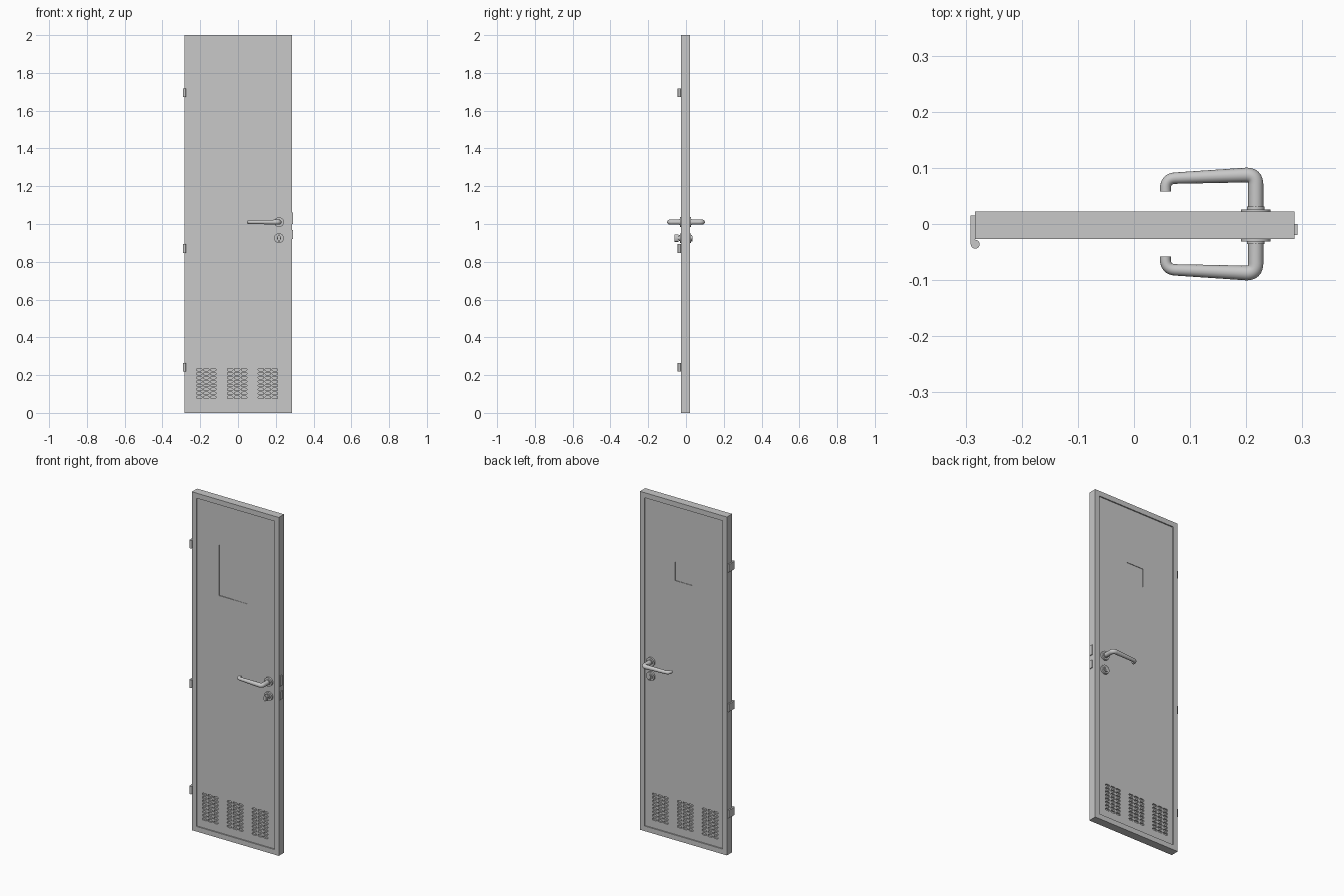
import bpy, bmesh, math
from mathutils import Vector, Matrix

cube = bpy.data.objects.get("Cube")
if cube:
    bpy.data.objects.remove(cube, do_unlink=True)

GREY = (0.58, 0.58, 0.58, 1)
grey = bpy.data.materials.new("painted_grey")
grey.use_nodes = True
grey.diffuse_color = GREY
grey.node_tree.nodes["Principled BSDF"].inputs["Base Color"].default_value = GREY

FRONT, BACK = -0.027, 0.022      # door faces
LEFT, RIGHT = -0.283, 0.286      # door edges
RECESS = 0.007
LOCK_X = 0.217


def finish(name, bm, smooth=False):
    bmesh.ops.recalc_face_normals(bm, faces=bm.faces)
    mesh = bpy.data.meshes.new(name)
    bm.to_mesh(mesh)
    bm.free()
    obj = bpy.data.objects.new(name, mesh)
    bpy.context.collection.objects.link(obj)
    mesh.materials.append(grey)
    if smooth:
        shade(obj)
    return obj


def shade(obj):
    bpy.ops.object.select_all(action='DESELECT')
    obj.select_set(True)
    bpy.context.view_layer.objects.active = obj
    bpy.ops.object.shade_smooth_by_angle(angle=math.radians(40))


def add_box(bm, x, y, z):
    size = [b - a for a, b in (x, y, z)]
    mid = [(a + b) / 2 for a, b in (x, y, z)]
    bmesh.ops.create_cube(bm, size=1, matrix=Matrix.Translation(mid) @ Matrix.Diagonal((*size, 1)))


def add_prism(bm, points, offset):
    face = bm.faces.new([bm.verts.new(p) for p in points])
    out = bmesh.ops.extrude_face_region(bm, geom=[face])
    verts = [v for v in out["geom"] if isinstance(v, bmesh.types.BMVert)]
    bmesh.ops.translate(bm, verts=verts, vec=offset)


def add_disc(bm, x, z, y0, y1, r, rx=None, n=32):
    ring = [2 * math.pi * i / n for i in range(n)]
    add_prism(bm, [(x + (rx or r) * math.cos(a), y0, z + r * math.sin(a)) for a in ring],
              (0, y1 - y0, 0))


def cut(target, bm):
    cutter = finish("cutter", bm)
    cutter.hide_render = True
    mod = target.modifiers.new("cut", 'BOOLEAN')
    mod.operation, mod.solver, mod.object = 'DIFFERENCE', 'EXACT', cutter
    bpy.context.view_layer.objects.active = target
    bpy.ops.object.modifier_apply(modifier=mod.name)
    bpy.data.objects.remove(cutter, do_unlink=True)


# Door leaf with a raised border on both faces
bm = bmesh.new()
add_box(bm, (LEFT, RIGHT), (FRONT, BACK), (0, 2))
door = finish("door_leaf", bm)
bm = bmesh.new()
for y in ((FRONT - 0.1, FRONT + RECESS), (BACK - RECESS, BACK + 0.1)):
    add_box(bm, (LEFT + 0.03, RIGHT - 0.03), y, (0.03, 1.97))
cut(door, bm)

# Vent slots, shallow sloped panel and small back recess
bm = bmesh.new()
SLOT_W, SLOT_H = 0.03, 0.013
r = SLOT_H / 2
for group in (-0.168, -0.005, 0.158):
    for col in (-1, 0, 1):
        for row in range(8):
            cx, cz = group + col * 0.037, 0.082 + row * 0.021
            outline = []
            for i in range(12):
                a = math.pi * (i % 6) / 5 - math.pi / 2 + (math.pi if i > 5 else 0)
                side = 1 if i < 6 else -1
                outline.append((cx + side * (SLOT_W / 2 - r) + r * math.cos(a), cz + r * math.sin(a)))
            for y0, y1 in ((FRONT - 0.02, FRONT + 0.016), (BACK - 0.016, BACK + 0.02)):
                add_prism(bm, [(x, y0, z) for x, z in outline], (0, y1 - y0, 0))
skin = FRONT + RECESS
add_prism(bm, [(-0.11, skin - 0.01, 1.43), (-0.11, skin + 0.005, 1.43),
               (0.1, skin + 0.0003, 1.43), (0.1, skin - 0.01, 1.43)], (0, 0, 0.3))
add_box(bm, (-0.05, 0.06), (BACK - RECESS - 0.003, BACK + 0.05), (1.53, 1.64))
cut(door, bm)

# Hinges: flat leaf on the edge with a rolled knuckle
for label, z in (("bottom", 0.242), ("middle", 0.87), ("top", 1.695)):
    bm = bmesh.new()
    add_box(bm, (LEFT - 0.008, LEFT), (-0.036, 0.015), (z - 0.023, z + 0.023))
    bmesh.ops.create_cone(bm, cap_ends=True, segments=20, radius1=0.008, radius2=0.008,
                          depth=0.046, matrix=Matrix.Translation((LEFT, -0.036, z)))
    finish(label + "_hinge", bm, True)

# Latch and dead bolt
for label, z0, z1 in (("latch", 1.0, 1.06), ("dead_bolt", 0.92, 0.967)):
    bm = bmesh.new()
    add_box(bm, (RIGHT - 0.01, RIGHT + 0.005), (-0.02, 0), (z0, z1))
    finish(label, bm)


def fillet(points, radius, steps=8):
    path = [Vector(points[0])]
    for a, b, c in zip(points, points[1:], points[2:]):
        a, b, c = Vector(a), Vector(b), Vector(c)
        p, q = b + (a - b).normalized() * radius, b + (c - b).normalized() * radius
        for i in range(steps + 1):
            t = i / steps
            path.append(p * (1 - t) ** 2 + b * 2 * t * (1 - t) + q * t * t)
    return path + [Vector(points[-1])]


# Lever handles, tapering towards the tip, with rosettes and lock plates
for label, side, face in (("front", -1, FRONT), ("back", 1, BACK)):
    skin = face - side * RECESS
    path = fillet([(LOCK_X, skin, 1.01), (LOCK_X, side * 0.088, 1.01),
                   (0.056, side * 0.081, 1.01), (0.056, side * 0.058, 1.01)], 0.018)
    curve = bpy.data.curves.new("lever", 'CURVE')
    curve.dimensions = '3D'
    curve.bevel_depth, curve.bevel_resolution, curve.use_fill_caps = 0.0135, 5, True
    spline = curve.splines.new('POLY')
    spline.points.add(len(path) - 1)
    for point, co in zip(spline.points, path):
        point.co = (*co, 1)
        point.radius = 0.72 + 0.28 * (co.x - 0.056) / (LOCK_X - 0.056)
    temp = bpy.data.objects.new("lever", curve)
    bpy.context.collection.objects.link(temp)
    bpy.context.view_layer.update()
    mesh = bpy.data.meshes.new_from_object(temp.evaluated_get(bpy.context.evaluated_depsgraph_get()))
    bpy.data.objects.remove(temp, do_unlink=True)
    mesh.materials.clear()
    mesh.materials.append(grey)
    lever = bpy.data.objects.new(label + "_lever_handle", mesh)
    bpy.context.collection.objects.link(lever)
    shade(lever)
    for part, z in (("rosette", 1.01), ("lock_plate", 0.925)):
        bm = bmesh.new()
        add_disc(bm, LOCK_X, z, skin, face + side * 0.004, 0.026)
        add_disc(bm, LOCK_X, z, skin, face + side * 0.009, 0.016)
        finish(label + "_" + part, bm, True)

# Thumb turn on the front, key cylinder on the back
bm = bmesh.new()
add_disc(bm, LOCK_X, 0.925, FRONT, -0.045, 0.01)
add_disc(bm, LOCK_X, 0.925, -0.04, -0.06, 0.019, 0.008)
finish("thumb_turn", bm, True)
bm = bmesh.new()
add_disc(bm, LOCK_X, 0.928, BACK, BACK + 0.012, 0.009)
add_box(bm, (LOCK_X - 0.005, LOCK_X + 0.005), (BACK, BACK + 0.012), (0.908, 0.925))
finish("key_cylinder", bm, True)
